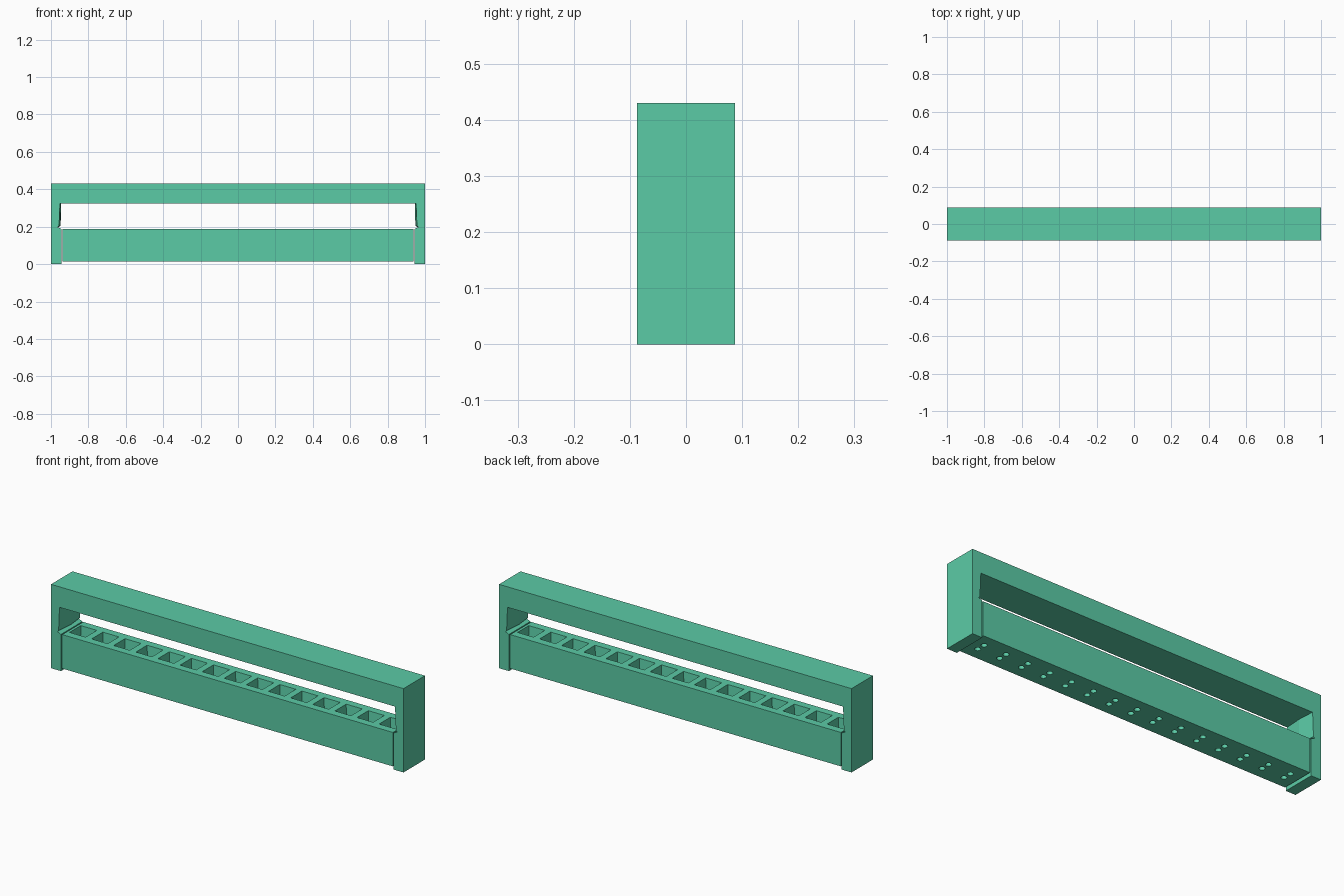
import bpy, bmesh, math
from mathutils import Matrix

if "Cube" in bpy.data.objects:
    bpy.data.objects.remove(bpy.data.objects["Cube"])

green = bpy.data.materials.new("mint green")
green.diffuse_color = (0.105, 0.597, 0.381, 1)
green.use_nodes = True
green.node_tree.nodes["Principled BSDF"].inputs["Base Color"].default_value = green.diffuse_color
HALF_D = 0.087


def make_object(name, bm):
    bmesh.ops.recalc_face_normals(bm, faces=bm.faces)
    mesh = bpy.data.meshes.new(name)
    bm.to_mesh(mesh)
    bm.free()
    obj = bpy.data.objects.new(name, mesh)
    bpy.context.collection.objects.link(obj)
    mesh.materials.append(green)
    return obj


def box(bm, lo, hi):
    size = [b - a for a, b in zip(lo, hi)]
    mid = [(a + b) / 2 for a, b in zip(lo, hi)]
    bmesh.ops.create_cube(bm, size=1, matrix=Matrix.Translation(mid) @ Matrix.Diagonal((*size, 1)))


# Arch frame: one half profile mirrored, with slightly crowned inner leg faces
def frame_ring(bm, y, pinch):
    half = [(1, 0.43), (1, 0), (0.944, 0), (0.944, 0.188), (0.964, 0.197),
            (0.957 - pinch, 0.204), (0.952 - pinch * 0.6, 0.325)]
    pts = half + [(-x, z) for x, z in reversed(half)]
    return [bm.verts.new((x, y, z)) for x, z in pts]


bm = bmesh.new()
rings = [frame_ring(bm, -HALF_D, 0), frame_ring(bm, 0, 0.009), frame_ring(bm, HALF_D, 0)]
n = len(rings[0])
for a, b in zip(rings, rings[1:]):
    for i in range(n):
        j = (i + 1) % n
        bm.faces.new((a[i], a[j], b[j], b[i]))
bm.faces.new(rings[0])
bm.faces.new(rings[-1])
make_object("arch_frame", bm)

# Tray body
bm = bmesh.new()
box(bm, (-0.938, -0.085, 0.014), (0.938, 0.085, 0.188))
tray = make_object("cell_tray", bm)

# Tapered cells and drain holes
COUNT, PITCH = 15, 0.1255
cells, holes = bmesh.new(), bmesh.new()
for i in range(COUNT):
    x = (i - (COUNT - 1) / 2) * PITCH
    bmesh.ops.create_cone(
        cells, cap_ends=True, segments=4, radius1=0.032 * math.sqrt(2), radius2=0.0475 * math.sqrt(2),
        depth=0.18, matrix=Matrix.Translation((x, 0, 0.12)) @ Matrix.Rotation(math.pi / 4, 4, 'Z'))
    for y in (-0.022, 0.022):
        bmesh.ops.create_cone(
            holes, cap_ends=True, segments=16, radius1=0.014, radius2=0.014,
            depth=0.06, matrix=Matrix.Translation((x, y, 0.02)))

for name, cut_bm in (("cell_cutter", cells), ("drain_cutter", holes)):
    cutter = make_object(name, cut_bm)
    cutter.hide_render = True
    cutter.hide_set(True)
    mod = tray.modifiers.new(name, 'BOOLEAN')
    mod.operation = 'DIFFERENCE'
    mod.solver = 'EXACT'
    mod.object = cutter
